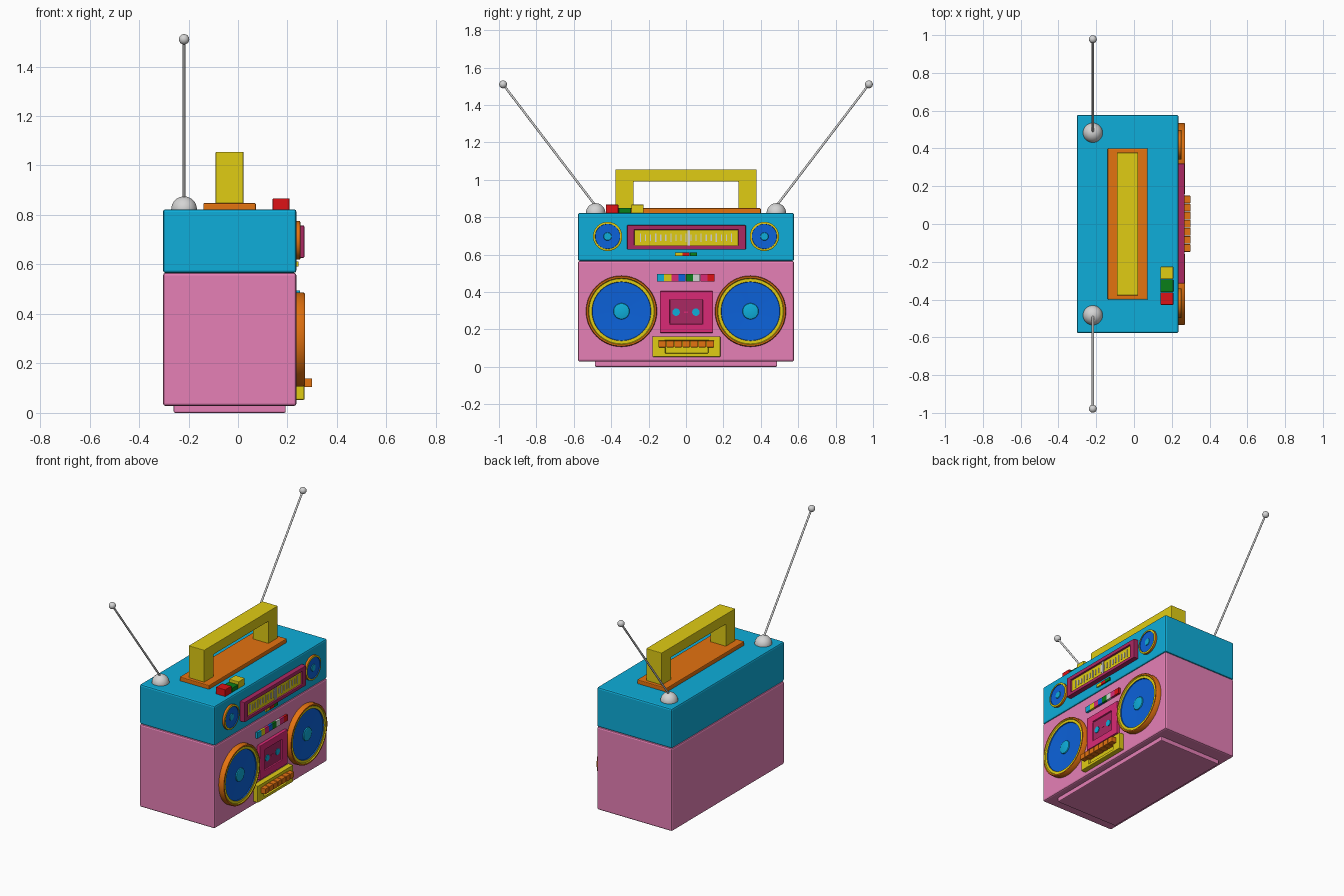
import bpy, bmesh, math
from mathutils import Vector

if "Cube" in bpy.data.objects:
    bpy.data.objects.remove(bpy.data.objects["Cube"])


def lin(c):
    c /= 255
    return c / 12.92 if c <= 0.04045 else ((c + 0.055) / 1.055) ** 2.4


MATS = {}
for name, rgb in {
    "cyan": (14, 174, 218), "pink": (230, 128, 182), "yellow": (224, 204, 20),
    "orange": (228, 115, 16), "blue": (12, 98, 218), "crimson": (218, 42, 118),
    "maroon": (170, 40, 98), "red": (222, 18, 22), "green": (10, 126, 24),
    "light grey": (212, 212, 212),
}.items():
    m = bpy.data.materials.new(name)
    m.diffuse_color = (*[lin(c) for c in rgb], 1)
    m.use_nodes = True
    m.node_tree.nodes["Principled BSDF"].inputs["Base Color"].default_value = m.diffuse_color
    MATS[name] = m

FRONT = 0.236   # x of the speaker face


def finish(name, bm, colours, bevel=0, smooth=False, segments=2):
    bmesh.ops.recalc_face_normals(bm, faces=bm.faces[:])
    me = bpy.data.meshes.new(name)
    bm.to_mesh(me)
    bm.free()
    ob = bpy.data.objects.new(name, me)
    bpy.context.collection.objects.link(ob)
    for c in colours:
        me.materials.append(MATS[c])
    if bevel:
        b = ob.modifiers.new("bevel", "BEVEL")
        b.width, b.segments, b.limit_method = bevel, segments, "ANGLE"
    if smooth:
        bpy.ops.object.select_all(action="DESELECT")
        ob.select_set(True)
        bpy.context.view_layer.objects.active = ob
        bpy.ops.object.shade_smooth_by_angle(angle=math.radians(35))
    return ob


def box(name, colour, x, y, z, bevel=0):
    bm = bmesh.new()
    bmesh.ops.create_cube(bm, size=1)
    for v in bm.verts:
        v.co = [(a + b) / 2 + k * (b - a) for k, (a, b) in zip(v.co, (x, y, z))]
    return finish(name, bm, [colour], bevel)


def frame_panel(name, colours, outer, inner, x_top, x_floor, bevel=0.004):
    """Plate on the front with a rectangular recess; colours = rim, floor."""
    bm = bmesh.new()

    def loop(r, x):
        y0, y1, z0, z1 = r
        return [bm.verts.new((x, y, z)) for y, z in ((y0, z0), (y1, z0), (y1, z1), (y0, z1))]
    loops = [loop(outer, FRONT - 0.01), loop(outer, x_top), loop(inner, x_top), loop(inner, x_floor)]
    for a, b in zip(loops, loops[1:]):
        for i in range(4):
            j = (i + 1) % 4
            bm.faces.new((a[i], a[j], b[j], b[i]))
    bm.faces.new(loops[0])
    bm.faces.new(loops[3]).material_index = 1
    return finish(name, bm, colours, bevel)


def lathe(name, y, z, profile, colours, steps, n=64):
    """Turn (radius, x) points about the x axis; one colour index per step."""
    bm = bmesh.new()
    rings = []
    for r, x in profile:
        rings.append([bm.verts.new((x, y + r * math.cos(2 * math.pi * i / n),
                                    z + r * math.sin(2 * math.pi * i / n))) for i in range(n)])
    for k, (a, b) in enumerate(zip(rings, rings[1:])):
        for i in range(n):
            j = (i + 1) % n
            bm.faces.new((a[i], a[j], b[j], b[i])).material_index = steps[k]
    bm.faces.new(rings[0])
    bm.faces.new(rings[-1]).material_index = steps[-1]
    return finish(name, bm, colours, smooth=True)


def ball(name, loc, r):
    bm = bmesh.new()
    bmesh.ops.create_uvsphere(bm, u_segments=32, v_segments=16, radius=r)
    bmesh.ops.translate(bm, verts=bm.verts, vec=loc)
    return finish(name, bm, ["light grey"], smooth=True)


def rod(name, a, b, r):
    a, b = Vector(a), Vector(b)
    bm = bmesh.new()
    bmesh.ops.create_cone(bm, cap_ends=True, segments=16, radius1=r, radius2=r, depth=(b - a).length)
    bmesh.ops.rotate(bm, verts=bm.verts, matrix=(b - a).to_track_quat("Z", "Y").to_matrix())
    bmesh.ops.translate(bm, verts=bm.verts, vec=(a + b) / 2)
    return finish(name, bm, ["light grey"], smooth=True)


# case
box("base_plate", "pink", (-0.26, 0.193), (-0.487, 0.487), (0, 0.05), 0.006)
box("lower_case", "pink", (-0.303, FRONT), (-0.578, 0.578), (0.028, 0.566), 0.01)
box("upper_case", "cyan", (-0.303, FRONT), (-0.578, 0.578), (0.566, 0.823), 0.01)

# handle and its plate
box("handle_plate", "orange", (-0.14, 0.072), (-0.4, 0.4), (0.815, 0.848), 0.005)
bm = bmesh.new()
outline = [(-0.378, 0.84), (-0.378, 1.055), (0.378, 1.055), (0.378, 0.84),
           (0.28, 0.84), (0.28, 0.99), (-0.28, 0.99), (-0.28, 0.84)]
f = bm.faces.new([bm.verts.new((-0.09, y, z)) for y, z in outline])
ext = bmesh.ops.extrude_face_region(bm, geom=[f])
bmesh.ops.translate(bm, vec=(0.112, 0, 0),
                    verts=[g for g in ext["geom"] if isinstance(g, bmesh.types.BMVert)])
finish("handle", bm, ["yellow"], 0.003)

# mirrored parts: aerials, speakers, tweeters, tape reels
for side, s in (("left", -1), ("right", 1)):
    ball(f"aerial_socket_{side}", (-0.218, s * 0.483, 0.823), 0.052)
    rod(f"aerial_rod_{side}", (-0.218, s * 0.483, 0.86), (-0.218, s * 0.978, 1.51), 0.006)
    ball(f"aerial_tip_{side}", (-0.218, s * 0.978, 1.51), 0.021)
    lathe(f"speaker_{side}", s * 0.345, 0.297,
          [(0.19, 0.226), (0.19, 0.264), (0.186, 0.27), (0.178, 0.27), (0.174, 0.264),
           (0.158, 0.264), (0.156, 0.258), (0.043, 0.254), (0.041, 0.26), (0.025, 0.264)],
          ["orange", "yellow", "blue", "cyan"], [0, 0, 0, 1, 1, 2, 2, 3, 3])
    lathe(f"tweeter_{side}", s * 0.419, 0.697,
          [(0.078, 0.226), (0.078, 0.25), (0.074, 0.252), (0.067, 0.252),
           (0.066, 0.247), (0.022, 0.246), (0.02, 0.25)],
          ["orange", "yellow", "blue", "cyan"], [0, 1, 1, 2, 2, 3], 48)
    lathe(f"tape_reel_{side}", s * 0.053, 0.292, [(0.02, 0.235), (0.02, 0.25)], ["cyan"], [0], 24)

# tuner with scale marks and needle
frame_panel("tuner_frame", ["maroon", "yellow"], (-0.315, 0.32, 0.627, 0.757),
            (-0.277, 0.28, 0.648, 0.732), 0.268, 0.256)
for i in range(19):
    y = -0.243 + i * 0.027
    h = 0.024 if i % 3 == 0 else 0.017
    box(f"tuner_mark_{i + 1}", "light grey", (0.254, 0.26), (y - 0.003, y + 0.003), (0.69 - h, 0.69 + h))
box("tuner_needle", "light grey", (0.254, 0.263), (0.009, 0.022), (0.648, 0.732))

# cassette door
frame_panel("cassette_door", ["crimson", "maroon"], (-0.14, 0.145, 0.182, 0.404),
            (-0.087, 0.09, 0.227, 0.36), 0.256, 0.246)
box("tape_strip", "crimson", (0.24, 0.248), (-0.012, 0.012), (0.288, 0.296))

# indicator lights and coloured key strip
for i, c in enumerate(("yellow", "red", "green")):
    y = -0.059 + i * 0.04
    box(f"indicator_light_{i + 1}", c, (0.23, 0.245), (y, y + 0.039), (0.592, 0.611))
for i, c in enumerate(("cyan", "yellow", "crimson", "blue", "green", "light grey", "crimson", "red")):
    y = -0.156 + i * 0.0387
    box(f"colour_key_{i + 1}", c, (0.23, 0.25), (y, y + 0.0385), (0.457, 0.495))

# tape controls
frame_panel("control_tray", ["yellow", "yellow"], (-0.18, 0.184, 0.053, 0.163),
            (-0.11, 0.118, 0.072, 0.14), 0.268, 0.25, 0.005)
for i in range(7):
    y = -0.147 + i * 0.0428
    box(f"tape_button_{i + 1}", "orange", (0.252, 0.3), (y, y + 0.04), (0.104, 0.14), 0.003)

# top buttons
for i, (c, top) in enumerate((("red", 0.867), ("green", 0.85), ("yellow", 0.867))):
    y = -0.428 + i * 0.068
    box(f"top_button_{i + 1}", c, (0.14, 0.208), (y, y + 0.066), (0.815, top), 0.003)
